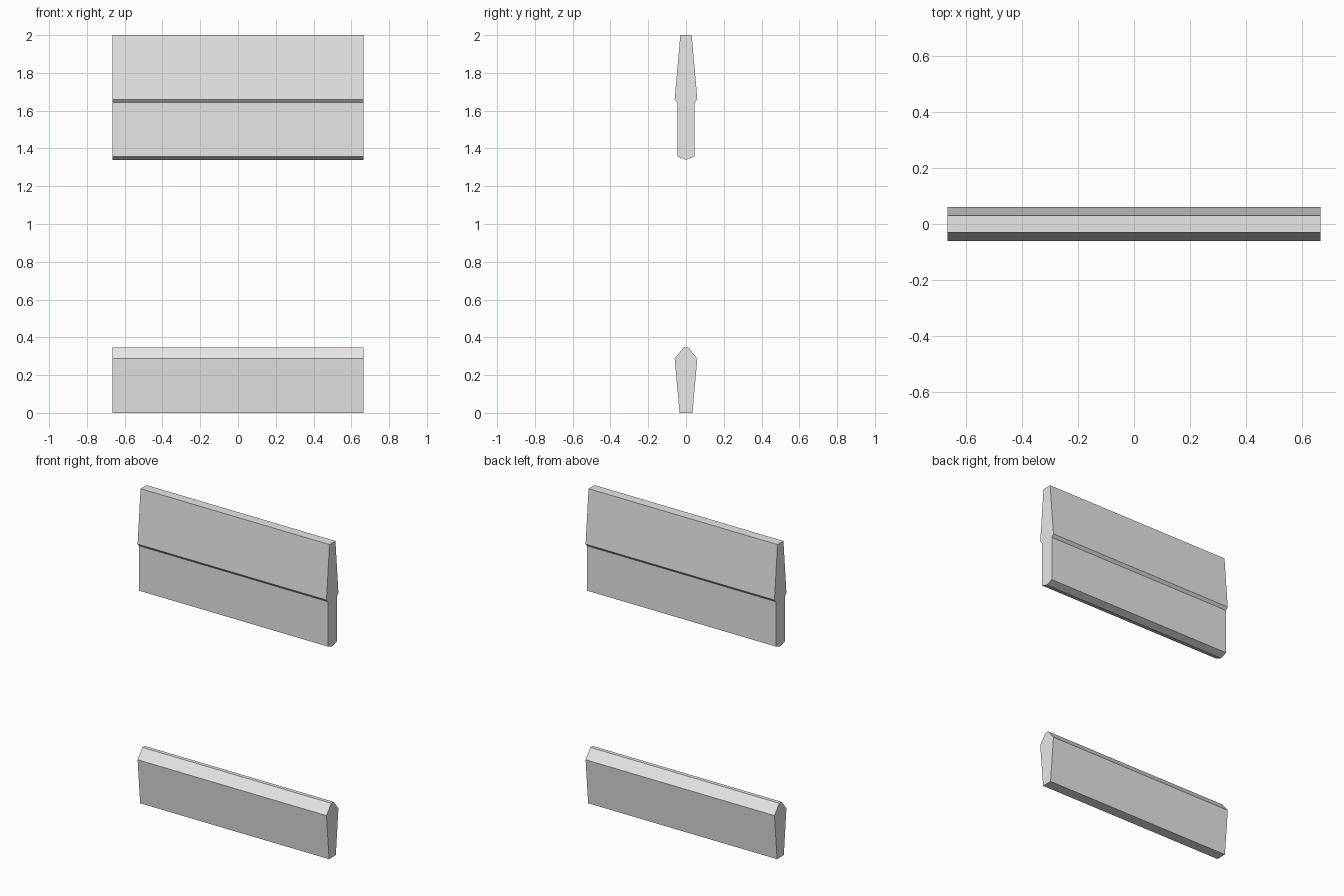
import bpy
import bmesh

if "Cube" in bpy.data.objects:
    bpy.data.objects.remove(bpy.data.objects["Cube"])

HALF_LENGTH = 0.665

grey = bpy.data.materials.new("light grey")
grey.diffuse_color = (0.8, 0.8, 0.8, 1.0)
grey.use_nodes = True
grey.node_tree.nodes["Principled BSDF"].inputs["Base Color"].default_value = grey.diffuse_color


def extruded_bar(name, half_profile):
    """Mirror a (half width, z) outline across y = 0 and extrude it along x."""
    outline = half_profile + [(-y, z) for y, z in reversed(half_profile) if y > 0]
    bm = bmesh.new()
    end = bm.faces.new([bm.verts.new((-HALF_LENGTH, y, z)) for y, z in outline])
    extruded = bmesh.ops.extrude_face_region(bm, geom=[end], use_keep_orig=True)
    verts = [v for v in extruded["geom"] if isinstance(v, bmesh.types.BMVert)]
    bmesh.ops.translate(bm, verts=verts, vec=(2 * HALF_LENGTH, 0, 0))
    bmesh.ops.recalc_face_normals(bm, faces=bm.faces)
    mesh = bpy.data.meshes.new(name)
    bm.to_mesh(mesh)
    bm.free()
    mesh.materials.append(grey)
    obj = bpy.data.objects.new(name, mesh)
    bpy.context.collection.objects.link(obj)
    return obj


# Upper panel: shallow V underside, straight lower half, flared step, tapered top
extruded_bar("upper_panel", [(0, 1.34), (0.045, 1.357), (0.045, 1.642),
                             (0.06, 1.659), (0.03, 2.0)])

# Lower rail: narrow foot widening upwards, then a steep ridge
extruded_bar("lower_rail", [(0.034, 0.0), (0.06, 0.287), (0.012, 0.347)])
